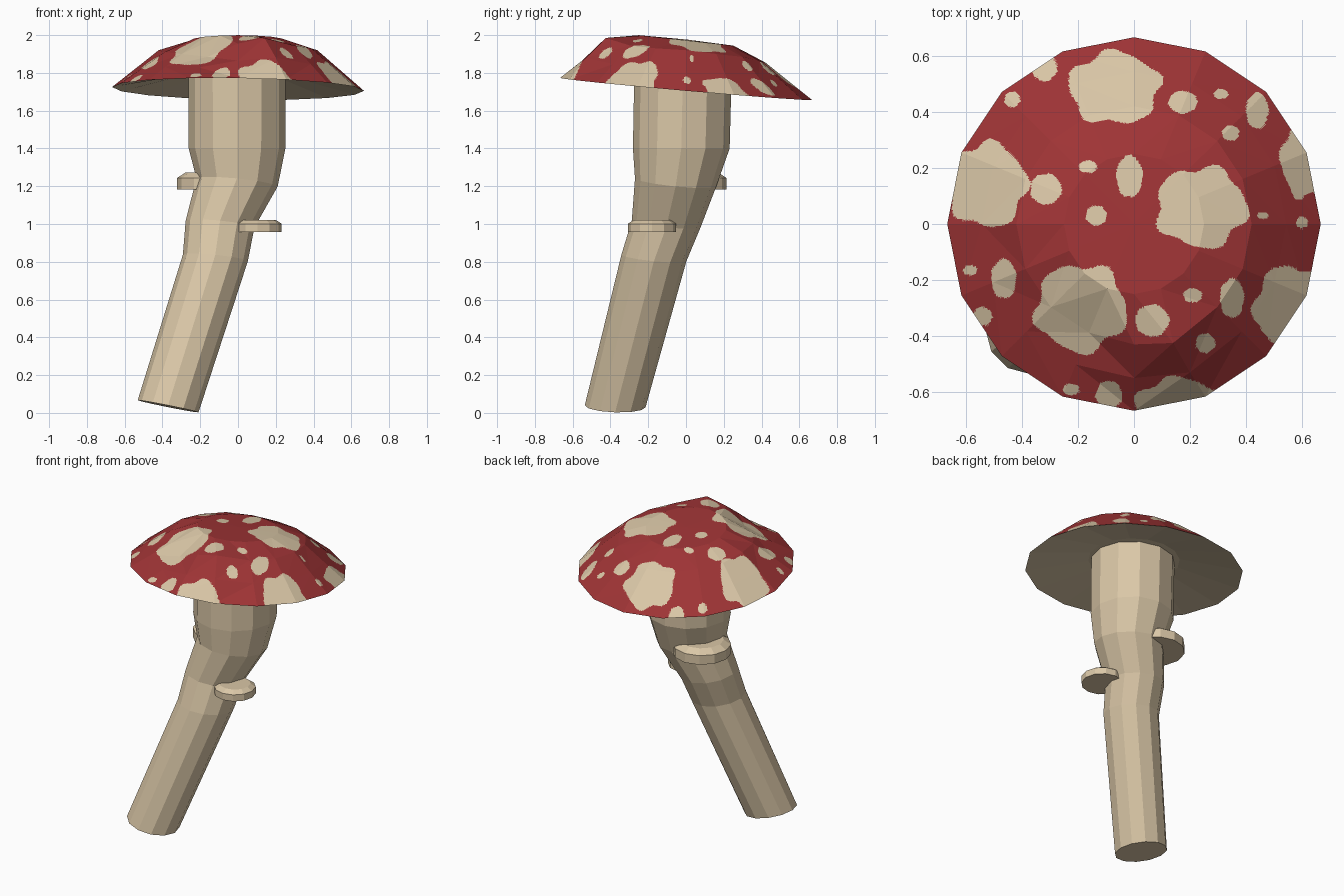
import bpy, bmesh, math
from math import sin, cos, pi, atan2, hypot

if "Cube" in bpy.data.objects:
    bpy.data.objects.remove(bpy.data.objects["Cube"])


def material(name, rgb):
    m = bpy.data.materials.new(name)
    m.diffuse_color = (*rgb, 1)
    m.use_nodes = True
    m.node_tree.nodes["Principled BSDF"].inputs["Base Color"].default_value = m.diffuse_color
    return m


cream = material("cream flesh", (0.70, 0.57, 0.385))
red = material("cap red", (0.345, 0.034, 0.036))


def loft(rings, tip=None):
    """Closed bmesh through rings of points, with optional apex at the end."""
    bm = bmesh.new()
    vs = [[bm.verts.new(p) for p in r] for r in rings]
    n = len(vs[0])
    for a, b in zip(vs, vs[1:]):
        for i in range(n):
            j = (i + 1) % n
            bm.faces.new((a[i], a[j], b[j], b[i]))
    bm.faces.new(vs[0][::-1])
    if tip:
        t = bm.verts.new(tip)
        for i in range(n):
            bm.faces.new((vs[-1][i], vs[-1][(i + 1) % n], t))
    else:
        bm.faces.new(vs[-1])
    return bm


def finish(bm, name, mats):
    me = bpy.data.meshes.new(name)
    bm.normal_update()
    bm.to_mesh(me)
    bm.free()
    for m in mats:
        me.materials.append(m)
    ob = bpy.data.objects.new(name, me)
    bpy.context.collection.objects.link(ob)
    return ob


def ring(cx, cy, z, r, n, slope=(0, 0)):
    pts = []
    for i in range(n):
        x, y = r * cos(2 * pi * i / n), r * sin(2 * pi * i / n)
        pts.append((cx + x, cy + y, z + slope[0] * x + slope[1] * y))
    return pts


# Stem: leaning lower part, bend, thicker upright top
stem = [ring(-.37, -.375, .035, .161, 12, (-.2, -.03))]
for c in [(-.12, -.17, .82, .172), (-.095, -.105, 1.0, .182),
          (-.005, -.055, 1.22, .215), (-.005, -.025, 1.4, .256),
          (-.005, -.015, 1.84, .258)]:
    slope = (-.1, -.1) if c[2] < 1.3 else (0, 0)
    stem.append(ring(*c, 12, slope))
finish(loft(stem), "stem", [cream])


# Two small shelf growths on the stem
def shelf(name, x, y, z, r, h):
    finish(loft([ring(x, y, z, r, 12), ring(x, y, z + h * .68, r, 12),
                 ring(x, y, z + h, r * .75, 12)]), name, [cream])


shelf("front_shelf", .103, -.18, .957, .128, .065)
shelf("back_shelf", -.142, .034, 1.183, .18, .09)

# Cap: hollow underside, tilted rim, uneven shoulder, crown and apex
shoulder_z = [1.92, 1.90, 1.885, 1.865, 1.855, 1.865, 1.885, 1.90, 1.92, 1.91,
              1.90, 1.885, 1.95, 1.98, 1.945, 1.93]
rim = ring(0, 0, 1.715, .667, 16, (-.015, -.087))
shoulder = [(x, y, z) for (x, y, _), z in zip(ring(0, 0, 0, .42, 16), shoulder_z)]
shoulder[12] = (0, -.43, 1.955)
shoulder[13] = (.14, -.425, 1.985)
middle = [tuple((p + q) / 2 for p, q in zip(a, b)) for a, b in zip(rim, shoulder)]
middle[12] = (0, -.55, 1.865)
middle[13] = (.2, -.53, 1.88)
cap = loft([ring(0, 0, 1.79, .28, 16, (0, -.04)), rim, middle, shoulder,
            ring(0, 0, 1.972, .25, 16, (0, -.11))], tip=(0, 0, 1.977))
cap.normal_update()
top = [f for f in cap.faces if f.normal.z > 0]
top = bmesh.ops.triangulate(cap, faces=top)["faces"]
edges = list({e for f in top for e in f.edges})
bmesh.ops.subdivide_edges(cap, edges=edges, cuts=23, use_grid_fill=True)
cap.normal_update()

# Spots in plan view: centre x, y, half width, half depth
big_spots = [(-.07, .486, .162, .128), (-.525, .14, .14, .15),
             (.24, .06, .16, .143), (-.19, -.30, .162, .155),
             (.56, -.30, .13, .15), (.61, .23, .085, .135),
             (.16, -.65, .155, .1)]
small_spots = [(-.016, .17, .047, .075), (-.165, .205, .032, .022),
               (-.315, .125, .056, .055), (-.135, .03, .037, .036),
               (.175, .435, .052, .04), (.31, .465, .026, .018),
               (.345, .325, .031, .027), (.44, .405, .04, .065),
               (-.435, .445, .028, .028), (-.32, .56, .045, .05),
               (.46, .03, .02, .012), (.6, .005, .022, .02),
               (.21, -.255, .034, .025), (.35, -.265, .043, .07),
               (.065, -.345, .06, .057), (.255, -.425, .035, .035),
               (-.09, -.61, .047, .05), (-.225, -.59, .03, .02),
               (-.585, -.165, .025, .018), (-.465, -.195, .045, .07),
               (-.54, -.33, .033, .033)]


def in_spot(x, y):
    for wobble, spots in ((.08, big_spots), (.03, small_spots)):
        for k, (cx, cy, rx, ry) in enumerate(spots):
            u, v = (x - cx) / rx, (y - cy) / ry
            d = hypot(u, v)
            if d < 1.2:
                a = atan2(v, u)
                if d < 1 + wobble * (sin(5 * a + k) + .5 * sin(8 * a + 2 * k)):
                    return True
    return False


for f in cap.faces:
    c = f.calc_center_median()
    f.material_index = 1 if f.normal.z < 0 or in_spot(c.x, c.y) else 0
finish(cap, "cap", [red, cream])
